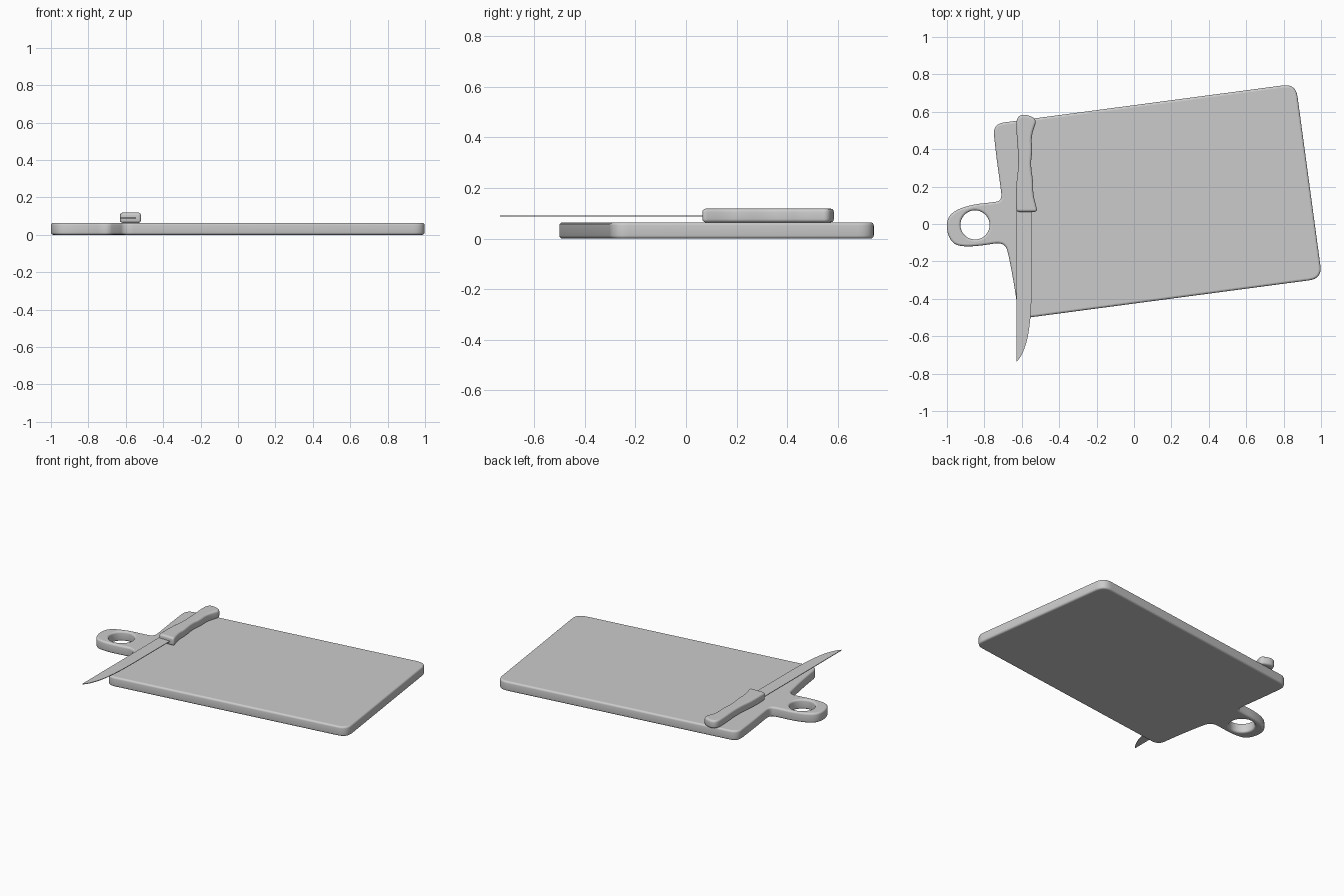
import bpy, math
from mathutils import Vector

if "Cube" in bpy.data.objects:
    bpy.data.objects.remove(bpy.data.objects["Cube"])


def rounded(ctrl, steps=8):
    """Round every control corner (x, y, radius) with a quadratic arc."""
    out, n = [], len(ctrl)
    for i, (x, y, r) in enumerate(ctrl):
        p = Vector((x, y))
        if r == 0:
            out.append(p)
            continue
        ends = []
        for q in (ctrl[i - 1], ctrl[(i + 1) % n]):
            d = Vector(q[:2]) - p
            ends.append(p + d.normalized() * min(r, d.length * 0.49))
        for k in range(steps + 1):
            t = k / steps
            out.append(ends[0] * (1 - t) ** 2 + p * 2 * t * (1 - t) + ends[1] * t * t)
    return out


def slab(name, loops, z0, z1, bevel):
    """Filled outline with thickness and rounded rims, converted to a mesh."""
    cu = bpy.data.curves.new(name, 'CURVE')
    cu.dimensions = '2D'
    cu.fill_mode = 'BOTH'
    cu.extrude = (z1 - z0) / 2 - bevel
    cu.bevel_depth = bevel
    cu.bevel_resolution = 3
    cu.offset = -bevel
    for loop in loops:
        sp = cu.splines.new('POLY')
        sp.points.add(len(loop) - 1)
        for pt, v in zip(sp.points, loop):
            pt.co = (v.x, v.y, 0, 1)
        sp.use_cyclic_u = True
    ob = bpy.data.objects.new(name, cu)
    bpy.context.collection.objects.link(ob)
    ob.location.z = (z0 + z1) / 2
    bpy.ops.object.select_all(action='DESELECT')
    ob.select_set(True)
    bpy.context.view_layer.objects.active = ob
    bpy.ops.object.convert(target='MESH')
    bpy.ops.object.shade_smooth_by_angle(angle=math.radians(35))
    return bpy.context.object


S = 1.0  # large radius: fully smooth flow between control points

# Cutting board with looped grip, counter-clockwise from the back left corner
board = rounded([
    (-0.755, 0.535, 0.06), (-0.735, 0.35, S), (-0.715, 0.21, S),
    (-0.705, 0.125, S), (-0.76, 0.115, S), (-0.86, 0.105, S),
    (-0.955, 0.075, S), (-1.0, 0.03, S), (-1.0, -0.05, S),
    (-0.965, -0.11, S), (-0.90, -0.122, S), (-0.81, -0.115, S),
    (-0.69, -0.095, S), (-0.665, -0.19, S), (-0.635, -0.36, S),
    (-0.615, -0.507, 0.06), (1.006, -0.292, 0.07), (0.865, 0.75, 0.07)])
hole = [Vector((-0.85 + 0.078 * math.cos(a), -0.005 + 0.078 * math.sin(a)))
        for a in (-2 * math.pi * k / 48 for k in range(48))]
slab("cutting_board", [board, hole], 0.0, 0.064, 0.012)

# Knife handle with wavy finger side
handle = rounded([
    (-0.63, 0.065, 0.02), (-0.515, 0.065, 0.02), (-0.54, 0.16, S),
    (-0.538, 0.22, S), (-0.553, 0.32, S), (-0.543, 0.39, S),
    (-0.55, 0.47, S), (-0.518, 0.56, 0.03), (-0.585, 0.59, S),
    (-0.63, 0.57, S), (-0.628, 0.48, S), (-0.619, 0.38, S),
    (-0.62, 0.28, S), (-0.631, 0.20, S)])
slab("knife_handle", [handle], 0.064, 0.118, 0.013)

# Thin blade running into the handle
blade = rounded([
    (-0.628, 0.12, 0), (-0.628, -0.738, 0.008), (-0.598, -0.70, S),
    (-0.566, -0.61, S), (-0.548, -0.45, S), (-0.546, -0.2, S),
    (-0.546, 0.12, 0)])
slab("knife_blade", [blade], 0.088, 0.092, 0.0)
